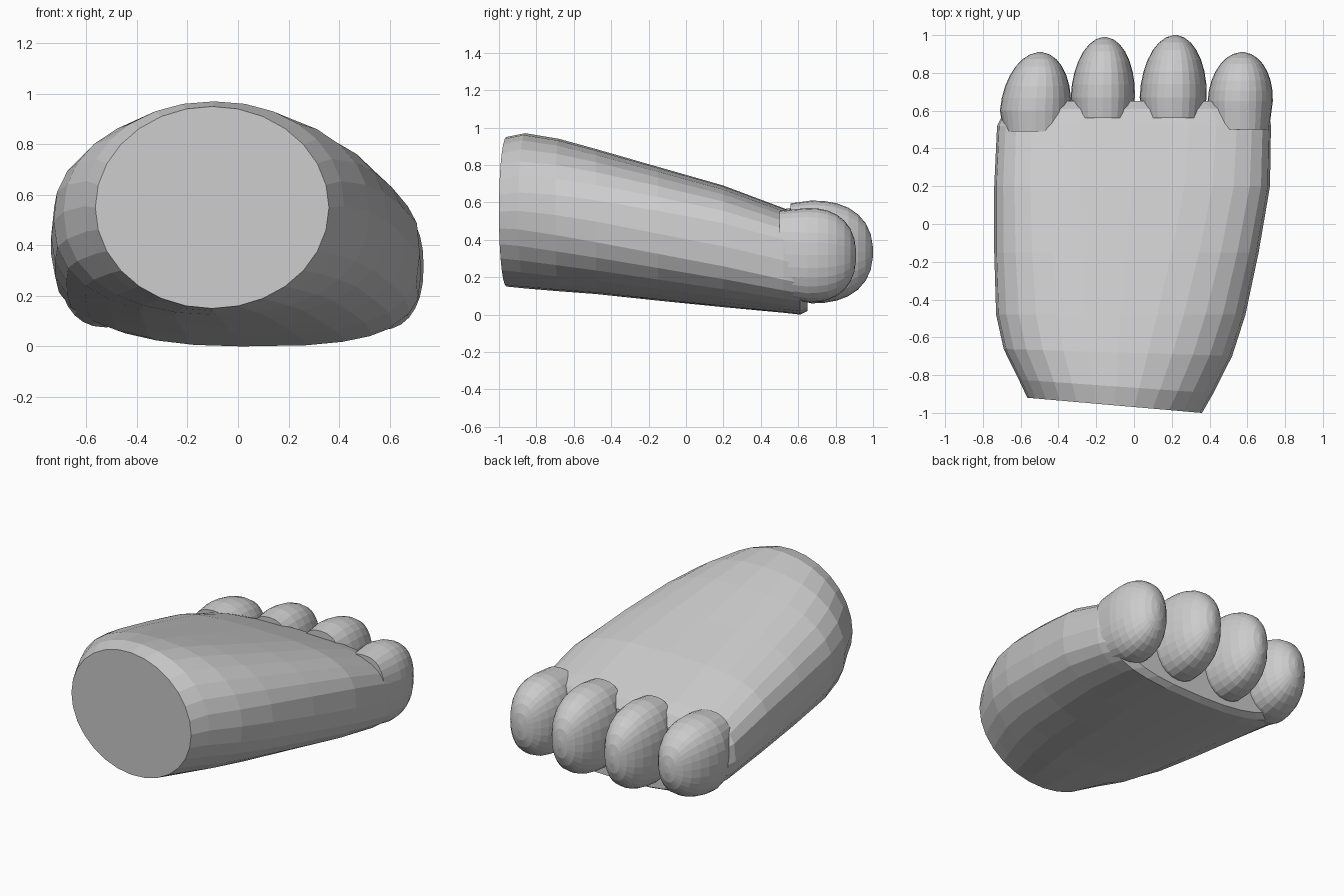
import bpy, bmesh
from math import cos, sin, pi, copysign

if "Cube" in bpy.data.objects:
    bpy.data.objects.remove(bpy.data.objects["Cube"])

SIDES = 28


def ring(x0, x1, z0, z1, y, n, tilt=0.0, low_left=None, low_right=None):
    """Superellipse cross-section across the paw, optionally skewed along y."""
    cx, cz, rx, rz = (x0 + x1) / 2, (z0 + z1) / 2, (x1 - x0) / 2, (z1 - z0) / 2
    pts = []
    for i in range(SIDES):
        a = 2 * pi * i / SIDES
        c, s = cos(a), sin(a)
        low = low_right if c > 0 else low_left
        e = 2 / (low if low and s < 0 else n)
        px = copysign(abs(c) ** e, c) * rx
        pz = copysign(abs(s) ** e, s) * rz
        pts.append((cx + px, y + tilt * px, cz + pz))
    return pts


def loft(name, rings):
    bm = bmesh.new()
    loops = [[bm.verts.new(p) for p in r] for r in rings]
    for a, b in zip(loops, loops[1:]):
        for i in range(SIDES):
            j = (i + 1) % SIDES
            bm.faces.new((a[i], a[j], b[j], b[i]))
    bm.faces.new(loops[0])
    bm.faces.new(loops[-1])
    bmesh.ops.recalc_face_normals(bm, faces=bm.faces)
    mesh = bpy.data.meshes.new(name)
    bm.to_mesh(mesh)
    bm.free()
    obj = bpy.data.objects.new(name, mesh)
    bpy.context.collection.objects.link(obj)
    return obj


# Paw body: round cut at the wrist, widening and flattening towards the toes
loft("paw_body", [
    ring(-0.565, 0.36, 0.15, 0.95, -0.96, 2.0, -0.087),
    ring(-0.61, 0.42, 0.14, 0.97, -0.86, 2.1, -0.07),
    ring(-0.69, 0.52, 0.125, 0.94, -0.68, 2.25, -0.03),
    ring(-0.73, 0.59, 0.11, 0.885, -0.48, 2.45, 0, 2.3, 2.4),
    ring(-0.74, 0.66, 0.075, 0.79, -0.15, 2.8, 0, 2.3, 2.5),
    ring(-0.74, 0.72, 0.04, 0.69, 0.2, 3.1, 0, 2.3, 2.7),
    ring(-0.725, 0.725, 0.01, 0.57, 0.52, 3.3, 0, 2.3, 3.0),
    ring(-0.68, 0.71, 0.0, 0.535, 0.61, 3.0, 0, 2.3, 3.0),
    ring(-0.6, 0.64, 0.02, 0.48, 0.65, 2.7, 0, 2.3, 2.8),
])

# Four toes: x range, z range, tip y, widest y, root y, sideways lean of the tip
toes = {
    "toe_outer_left": (-0.71, -0.335, 0.075, 0.575, 0.91, 0.60, 0.49, 0.025),
    "toe_inner_left": (-0.335, 0.005, 0.06, 0.60, 0.99, 0.67, 0.56, 0.01),
    "toe_inner_right": (0.03, 0.385, 0.06, 0.61, 1.00, 0.67, 0.56, 0.01),
    "toe_outer_right": (0.39, 0.735, 0.065, 0.57, 0.91, 0.65, 0.50, 0.01),
}
for name, (x0, x1, z0, z1, tip, wide, root, lean) in toes.items():
    cx, cz, rx, rz = (x0 + x1) / 2, (z0 + z1) / 2, (x1 - x0) / 2, (z1 - z0) / 2
    rings = [ring(x0 + 0.02, x1 - 0.02, z0 + 0.03, z1 - 0.015, root, 2.5)]
    for k in range(8):
        u = sin(pi / 2 * k / 7.3)
        sx = rx * (1 - u ** 2) ** 0.5
        sz = rz * (1 - u ** 2.4) ** (1 / 2.3)
        c = cx + lean * u
        rings.append(ring(c - sx, c + sx, cz - sz, cz + sz, wide + u * (tip - wide), 2.3))
    loft(name, rings)
